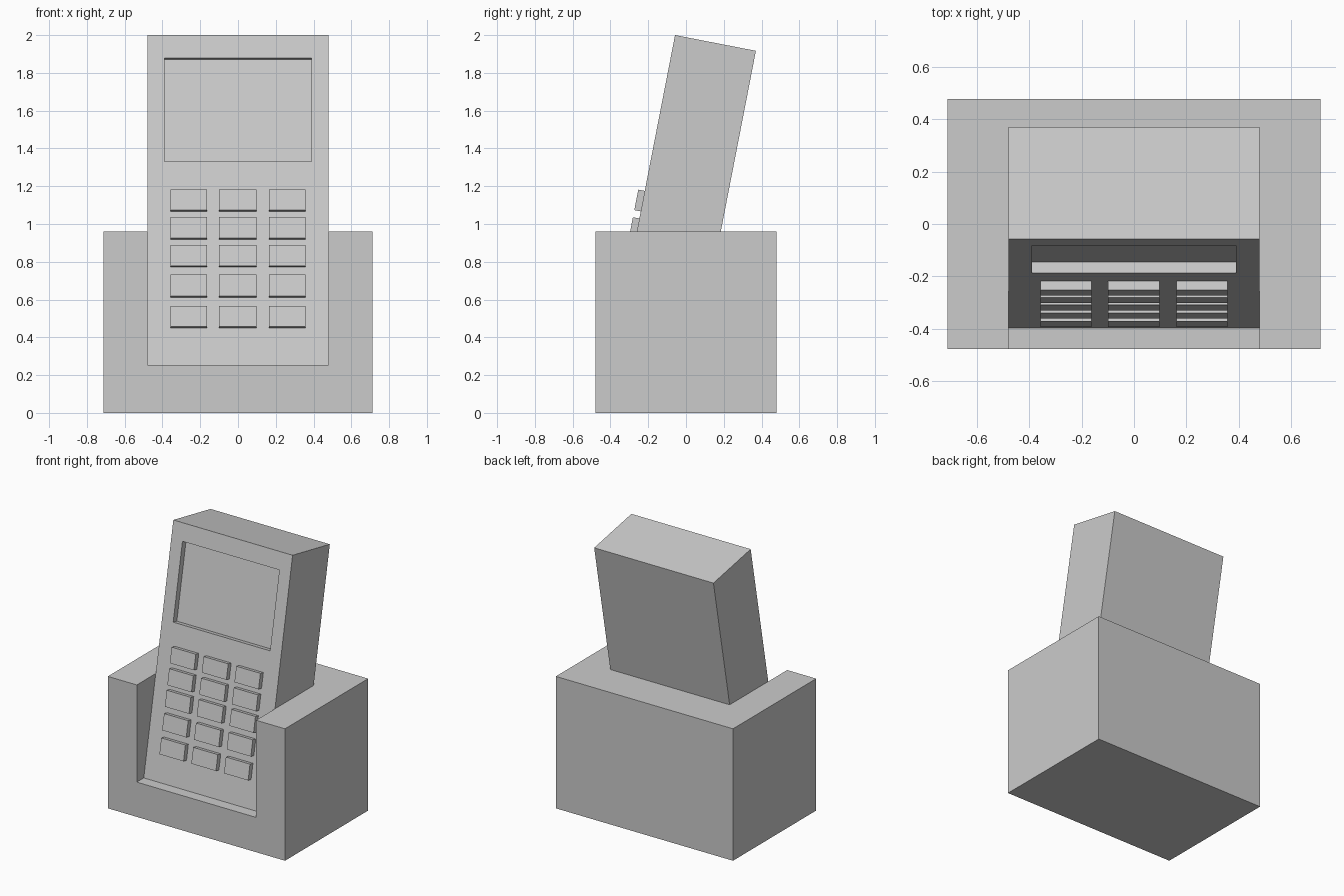
import bpy, bmesh
from math import radians, cos, sin
from mathutils import Matrix

if "Cube" in bpy.data.objects:
    bpy.data.objects.remove(bpy.data.objects["Cube"])

TILT = radians(11)
# Handset frame: origin on the top front edge, local z runs up the leaning face
LEAN = Matrix.Translation((0, -0.058, 2.0)) @ Matrix.Rotation(-TILT, 4, 'X')


def finish(name, bm, matrix=None):
    bmesh.ops.recalc_face_normals(bm, faces=bm.faces)
    mesh = bpy.data.meshes.new(name)
    bm.to_mesh(mesh)
    bm.free()
    if matrix:
        mesh.transform(matrix)
    ob = bpy.data.objects.new(name, mesh)
    bpy.context.collection.objects.link(ob)
    return ob


def box(name, x, y, z, matrix=None):
    bm = bmesh.new()
    bmesh.ops.create_cube(bm, size=1)
    for v in bm.verts:
        v.co = [r[0] if c < 0 else r[1] for c, r in zip(v.co, (x, y, z))]
    return finish(name, bm, matrix)


def side_prism(name, profile, half_width):
    bm = bmesh.new()
    face = bm.faces.new([bm.verts.new((-half_width, y, z)) for y, z in profile])
    ext = bmesh.ops.extrude_face_region(bm, geom=[face])
    verts = [g for g in ext['geom'] if isinstance(g, bmesh.types.BMVert)]
    bmesh.ops.translate(bm, verts=verts, vec=(2 * half_width, 0, 0))
    return finish(name, bm)


def cut(target, cutter):
    mod = target.modifiers.new(cutter.name, 'BOOLEAN')
    mod.operation = 'DIFFERENCE'
    mod.solver = 'EXACT'
    mod.object = cutter
    cutter.hide_render = True
    cutter.hide_set(True)


def face_z(z):
    return (z - 2.0) / cos(TILT)


# Cradle with an open-fronted slot; the slot's back lies inside the handset
cradle = box("cradle", (-0.713, 0.713), (-0.478, 0.478), (0, 0.96))
slot = side_prism("slot_cutter",
                  [(-0.6, 0.253), (-0.3, 0.253), (-0.125, 1.15), (-0.6, 1.15)], 0.48)
cut(cradle, slot)

# Leaning handset body with a recessed screen
body = box("handset_body", (-0.48, 0.48), (0, 0.436), (face_z(0.25), 0), LEAN)
screen = box("screen_cutter", (-0.39, 0.39), (-0.1, 0.043),
             (face_z(1.33), face_z(1.878)), LEAN)
cut(body, screen)

# Keypad: five rows of three raised keys
RAISE = 0.035
rows = [(1.067, 1.182), (0.918, 1.036), (0.772, 0.890), (0.612, 0.732), (0.450, 0.567)]
columns = [(-0.357, -0.163), (-0.100, 0.098), (0.163, 0.357)]
for r, (low, high) in enumerate(rows):
    for c, span in enumerate(columns):
        box(f"key_{r + 1}_{c + 1}", span, (-RAISE, 0.01),
            (face_z(low), face_z(high - RAISE * sin(TILT))), LEAN)
